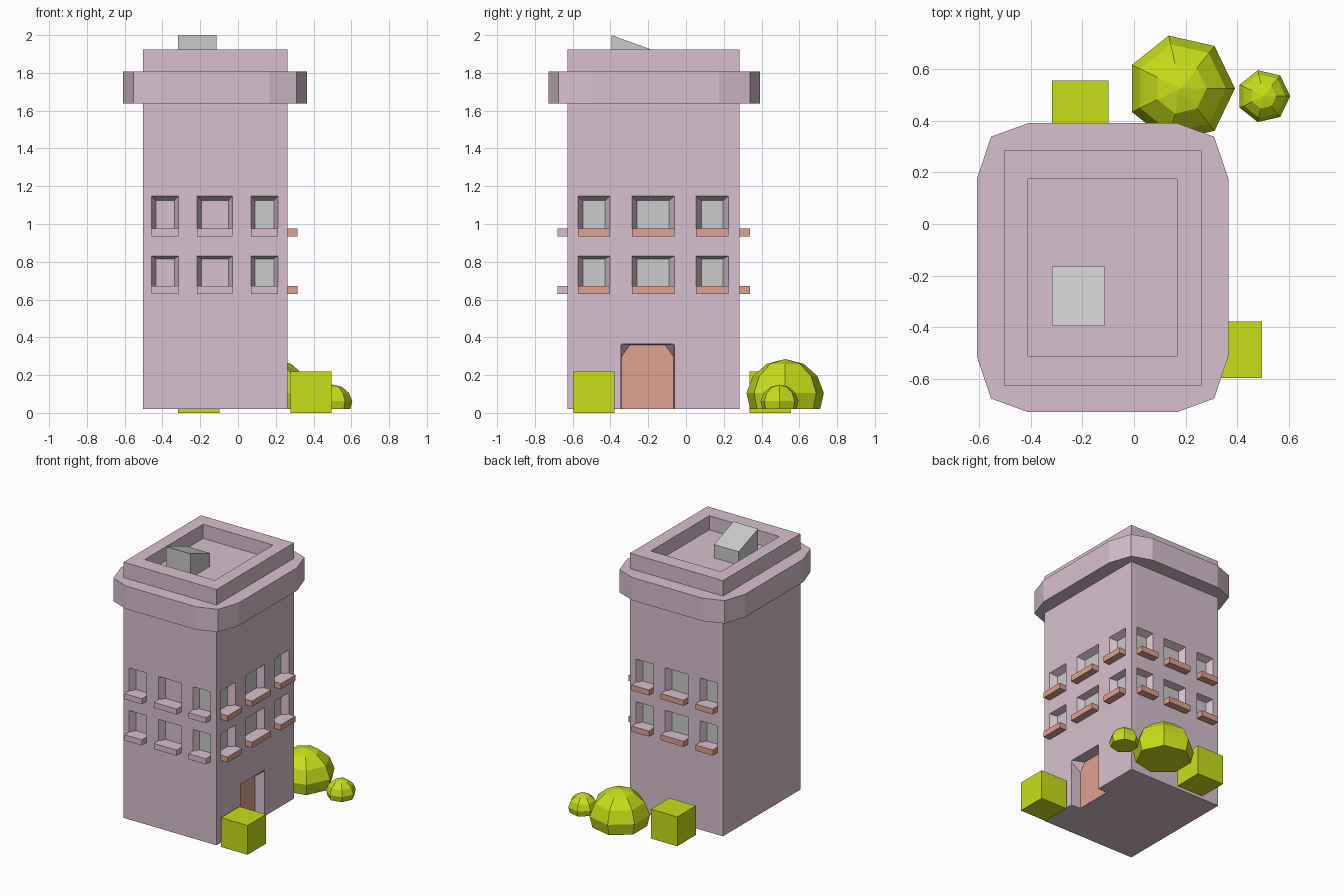
import bpy, bmesh, math

if "Cube" in bpy.data.objects:
    bpy.data.objects.remove(bpy.data.objects["Cube"])


def material(name, rgb):
    m = bpy.data.materials.new(name)
    m.diffuse_color = (*rgb, 1)
    m.use_nodes = True
    m.node_tree.nodes["Principled BSDF"].inputs["Base Color"].default_value = m.diffuse_color
    return m


PINK = material("pink_wall", (0.69, 0.53, 0.62))
CORAL = material("coral", (0.74, 0.36, 0.28))
GREEN = material("leaf_green", (0.58, 0.74, 0.01))


def finish(bm, name, *mats):
    bmesh.ops.recalc_face_normals(bm, faces=bm.faces)
    me = bpy.data.meshes.new(name)
    bm.to_mesh(me)
    bm.free()
    for m in mats:
        me.materials.append(m)
    ob = bpy.data.objects.new(name, me)
    bpy.context.collection.objects.link(ob)
    return ob


def loft(bm, rings):
    """Closed solid through rings of equal point count."""
    vs = [[bm.verts.new(p) for p in r] for r in rings]
    n = len(vs[0])
    for a, b in zip(vs, vs[1:]):
        for i in range(n):
            bm.faces.new((a[i], a[(i + 1) % n], b[(i + 1) % n], b[i]))
    bm.faces.new(vs[0])
    bm.faces.new(vs[-1])


def box(bm, x0, x1, y0, y1, z0, z1):
    loft(bm, [[(x0, y0, z), (x1, y0, z), (x1, y1, z), (x0, y1, z)]
              for z in (z0, z1)])


X0, X1, Y0, Y1 = -0.503, 0.262, -0.627, 0.284
ROOF = 1.818

# Wall frames: (along wall, height, outward distance) -> world
WALLS = {
    "front": lambda u, z, d: (u, Y0 - d, z),
    "right": lambda u, z, d: (X1 + d, u, z),
    "back": lambda u, z, d: (u, Y1 + d, z),
}
X_COLS = [(-0.457, -0.315), (-0.216, -0.028), (0.069, 0.212)]
Y_COLS = [(-0.572, -0.402), (-0.286, -0.062), (0.054, 0.224)]
ROWS = [(0.667, 0.83, 0.816), (0.973, 1.148, 1.124)]
DEPTH = 0.05


def rect(a, b, z0, z1):
    return [(a, z0), (b, z0), (b, z1), (a, z1)]


def door_shape(a, b, z0, z1, c):
    return [(a, z0), (b, z0), (b, z1 - c * 1.4), (b - c, z1), (a + c, z1), (a, z1 - c * 1.4)]


cut = bmesh.new()
for side, to_world in WALLS.items():
    cols = Y_COLS if side == "right" else X_COLS
    inset = 0.027 if side == "right" else 0.022
    glass, sills = bmesh.new(), bmesh.new()
    for i, (a, b) in enumerate(cols):
        for z0, z1, zi in ROWS:
            # tapered window recess
            outer = rect(a, b, z0, z1)
            inner = rect(a + inset, b - inset, z0, zi)
            loft(cut, [[to_world(u, z, d) for u, z in r]
                       for r, d in ((outer, 0.02), (outer, 0), (inner, -DEPTH))])
            # pane
            if side != "front" or i == 2:
                loft(glass, [[to_world(u, z, d) for u, z in inner]
                             for d in (-DEPTH - 0.005, -DEPTH + 0.003)])
            # sill
            sill = rect(a, b, z0 - 0.038, z0 + 0.004)
            loft(sills, [[to_world(u, z, d) for u, z in sill] for d in (-0.01, 0.054)])
    finish(glass, side + "_window_glass")
    sill_ob = finish(sills, side + "_window_sills", PINK, CORAL)
    if side != "front":
        for p in sill_ob.data.polygons:
            p.material_index = 0 if p.normal.z > 0.5 else 1

# Door recess and door
right = WALLS["right"]
outer = door_shape(-0.345, -0.06, 0.0, 0.365, 0.006)
inner = door_shape(-0.342, -0.066, 0.0, 0.36, 0.045)
loft(cut, [[right(u, z, d) for u, z in r]
           for r, d in ((outer, 0.02), (outer, 0), (inner, -0.08))])
door = bmesh.new()
panel = door_shape(-0.342, -0.066, 0.022, 0.36, 0.045)
loft(door, [[right(u, z, d) for u, z in panel] for d in (-0.086, -0.077)])
finish(door, "door", CORAL)

# Roof well
box(cut, -0.41, 0.167, -0.512, 0.175, ROOF, 2.1)
cutter = finish(cut, "wall_cutter", PINK)
cutter.hide_render = True

# Tower body with recesses cut out
bm = bmesh.new()
box(bm, X0, X1, Y0, Y1, 0.02, 1.923)
body = finish(bm, "tower_body", PINK)
mod = body.modifiers.new("cut", "BOOLEAN")
mod.operation, mod.solver, mod.object = "DIFFERENCE", "EXACT", cutter
bpy.context.view_layer.objects.active = body
bpy.ops.object.modifier_apply(modifier="cut")
bpy.data.objects.remove(cutter)

# Cornice: twelve-sided band
cx, cy = -0.1215, -0.169
quarter = [(0.487, 0.344), (0.432, 0.507), (0.287, 0.56)]
outline = []
for sx, sy in ((1, 1), (-1, 1), (-1, -1), (1, -1)):
    pts = quarter if sx * sy > 0 else quarter[::-1]
    outline += [(cx + sx * x, cy + sy * y) for x, y in pts]
bm = bmesh.new()
loft(bm, [[(x, y, z) for x, y in outline] for z in (1.638, 1.808)])
finish(bm, "cornice", PINK)

# Sloped roof vent
side_profile = [(-0.392, ROOF - 0.005), (-0.165, ROOF - 0.005), (-0.165, 1.917), (-0.395, 2.0)]
bm = bmesh.new()
loft(bm, [[(x, y, z) for y, z in side_profile] for x in (-0.318, -0.115)])
finish(bm, "roof_vent")

# Box hedges
for name, x, y in (("back_hedge", -0.208, 0.446), ("right_hedge", 0.387, -0.487)):
    bm = bmesh.new()
    h = 0.109
    box(bm, x - h, x + h, y - h, y + h, 0.0, 2 * h)
    finish(bm, name, GREEN)

# Seven-sided dome bushes
DOME = [(0.19, 0.0), (0.21, 0.085), (0.175, 0.175), (0.1, 0.24)]
for name, x, y, s in (("large_bush", 0.181, 0.525, 1.0), ("small_bush", 0.502, 0.495, 0.49)):
    bm = bmesh.new()
    rings = [[(x + s * r * math.cos(i * math.tau / 7), y + s * r * math.sin(i * math.tau / 7),
               0.02 + s * z) for i in range(7)] for r, z in DOME]
    loft(bm, rings)
    bm.faces.ensure_lookup_table()
    bmesh.ops.poke(bm, faces=[bm.faces[-1]])
    apex = max((v for v in bm.verts if len(v.link_faces) == 7), key=lambda v: v.co.z)
    apex.co.z = 0.02 + s * 0.265
    finish(bm, name, GREEN)
